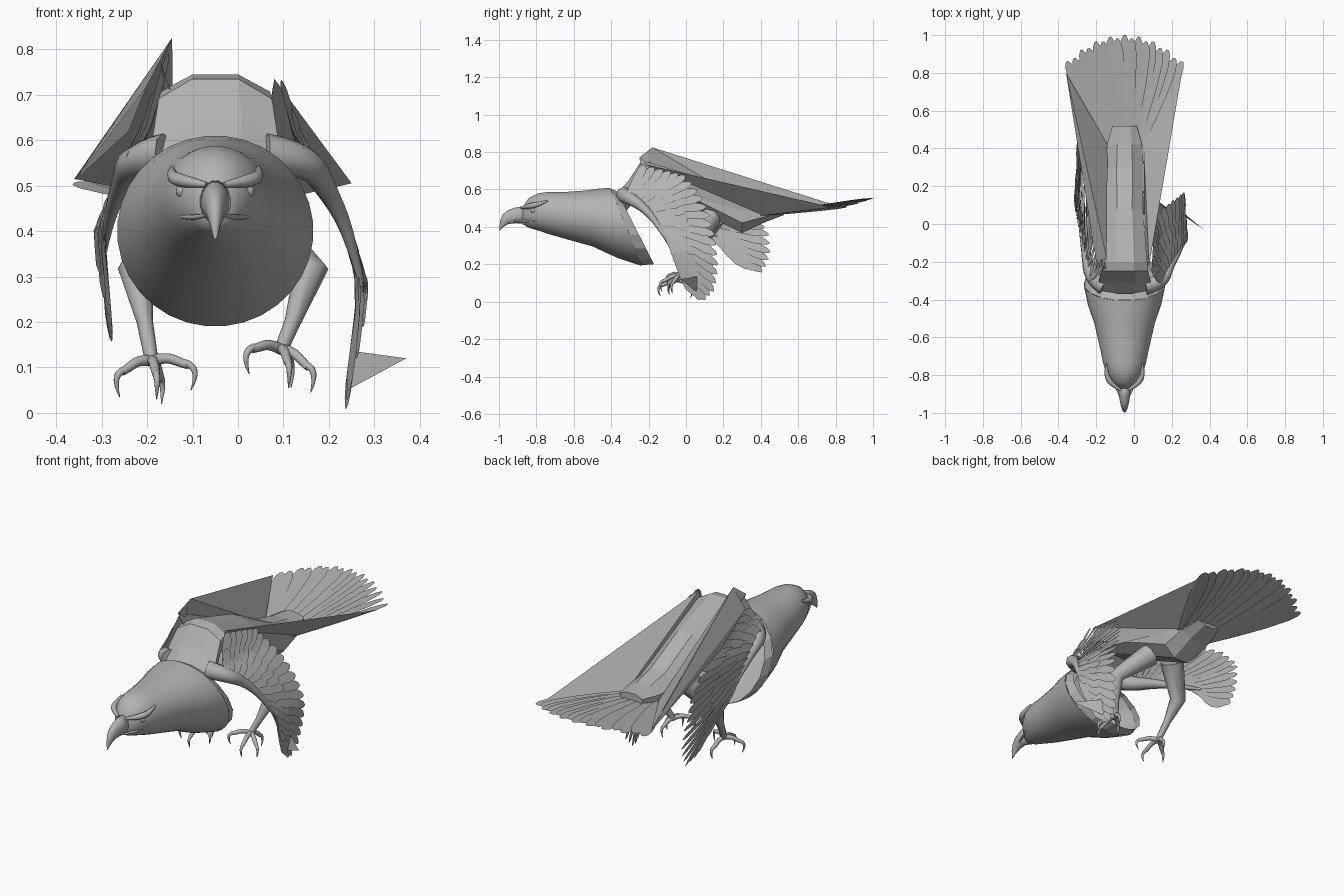
import bpy, bmesh, math
from mathutils import Vector

cube = bpy.data.objects.get("Cube")
if cube:
    bpy.data.objects.remove(cube, do_unlink=True)

grey = bpy.data.materials.new("plain_grey")
grey.use_nodes = True
grey.diffuse_color = (0.45, 0.45, 0.45, 1)
grey.node_tree.nodes["Principled BSDF"].inputs["Base Color"].default_value = (0.45, 0.45, 0.45, 1)
MID = -0.05  # the bird's own centre line


def finish(name, bm, smooth=False):
    mesh = bpy.data.meshes.new(name)
    bm.to_mesh(mesh)
    bm.free()
    mesh.materials.append(grey)
    mesh.polygons.foreach_set("use_smooth", [smooth] * len(mesh.polygons))
    obj = bpy.data.objects.new(name, mesh)
    bpy.context.collection.objects.link(obj)
    return obj


def along(points, t):
    """Point at fraction t of a list of points."""
    f = t * (len(points) - 1)
    i = min(int(f), len(points) - 2)
    return Vector(points[i]).lerp(Vector(points[i + 1]), f - i)


def loft(name, rings, sides, smooth, caps=(True, True)):
    """Skin ellipses given as y, centre z, half width, half height, shear."""
    bm = bmesh.new()
    loops = []
    for y, zc, rx, rz, shear in rings:
        loop = []
        for k in range(sides):
            a = math.tau * (k + 0.5) / sides
            loop.append(bm.verts.new((MID + rx * math.cos(a), y + shear * math.sin(a),
                                      zc + rz * math.sin(a))))
        loops.append(loop)
    for a, b in zip(loops, loops[1:]):
        for k in range(sides):
            n = (k + 1) % sides
            bm.faces.new((a[k], a[n], b[n], b[k]))
    for use, loop in zip(caps, (loops[0], loops[-1])):
        if use:
            bm.faces.new(loop)
    bmesh.ops.recalc_face_normals(bm, faces=bm.faces)
    return finish(name, bm, smooth)


def tube(name, points, radii, curved=True):
    """Tapered round limb along a path."""
    curve = bpy.data.curves.new(name, "CURVE")
    curve.dimensions = "3D"
    curve.bevel_depth = 1
    curve.bevel_resolution = 2
    curve.use_fill_caps = True
    curve.resolution_u = 4
    spline = curve.splines.new("NURBS" if curved else "POLY")
    spline.points.add(len(points) - 1)
    for p, co, r in zip(spline.points, points, radii):
        p.co = (*co, 1)
        p.radius = r
    if curved:
        spline.use_endpoint_u = True
        spline.order_u = 3
    curve.materials.append(grey)
    obj = bpy.data.objects.new(name, curve)
    bpy.context.collection.objects.link(obj)
    return obj


def feather(bm, root, tip, side, width, warp=lambda p: p):
    """One flat rounded blade."""
    left, right = [], []
    for t, w in ((0, 0.3), (0.3, 0.75), (0.6, 1), (0.85, 0.95), (0.95, 0.65), (1, 0.2)):
        p = root.lerp(tip, t)
        left.append(bm.verts.new(warp(p + side * width * w)))
        right.append(bm.verts.new(warp(p - side * width * w)))
    for i in range(len(left) - 1):
        bm.faces.new((left[i], left[i + 1], right[i + 1], right[i]))


# Head and neck: an open, slanted shell
loft("head_and_neck", [
    (-0.875, 0.46, 0.03, 0.045, 0), (-0.84, 0.475, 0.068, 0.08, 0),
    (-0.79, 0.48, 0.097, 0.1, 0), (-0.74, 0.475, 0.113, 0.112, 0),
    (-0.65, 0.462, 0.132, 0.125, 0), (-0.52, 0.445, 0.162, 0.15, -0.02),
    (-0.42, 0.42, 0.196, 0.185, -0.05), (-0.32, 0.4, 0.216, 0.21, -0.085)],
    32, True, (True, False))

# Faceted rim that closes in behind the neck
loft("neck_rim", [(-0.32, 0.4, 0.215, 0.209, -0.085), (-0.27, 0.395, 0.2, 0.198, -0.1)],
     16, False, (False, False))

# Hooked beak
loft("beak", [
    (-0.85, 0.465, 0.036, 0.05, 0), (-0.91, 0.462, 0.03, 0.043, 0),
    (-0.95, 0.453, 0.023, 0.038, 0), (-0.975, 0.435, 0.016, 0.032, -0.005),
    (-0.991, 0.41, 0.009, 0.02, -0.004), (-0.997, 0.385, 0.003, 0.005, 0)], 16, True)

for s, label in ((1, "left"), (-1, "right")):
    # Eyes, brows and mouth corners
    bm = bmesh.new()
    bmesh.ops.create_uvsphere(bm, u_segments=12, v_segments=8, radius=0.016)
    bmesh.ops.translate(bm, vec=(MID + s * 0.071, -0.815, 0.488), verts=bm.verts)
    finish(label + "_eye", bm, True)
    tube(label + "_brow", [(MID + s * 0.02, -0.88, 0.502), (MID + s * 0.075, -0.845, 0.51),
                           (MID + s * 0.098, -0.79, 0.52), (MID + s * 0.095, -0.74, 0.54)],
         (0.006, 0.016, 0.014, 0.004))
    tube(label + "_mouth", [(MID + s * 0.02, -0.92, 0.435), (MID + s * 0.045, -0.86, 0.428),
                            (MID + s * 0.075, -0.8, 0.432)], (0.004, 0.008, 0.004))

# Faceted torso, rising steeply behind the neck and dropping to the rump
loft("torso", [
    (-0.38, 0.49, 0.14, 0.08, 0), (-0.31, 0.57, 0.15, 0.08, 0),
    (-0.25, 0.66, 0.135, 0.08, 0), (-0.2, 0.68, 0.13, 0.07, 0),
    (0.08, 0.57, 0.105, 0.1, 0), (0.3, 0.46, 0.11, 0.1, 0),
    (0.42, 0.475, 0.1, 0.055, 0), (0.52, 0.49, 0.07, 0.03, 0)], 8, False)

# Long flat sheets stretched from the shoulders to the tail edges
SHEETS = {
    "right_back_sheet": [(-0.14, 0.42, 0.47), (-0.13, -0.22, 0.66), (-0.17, -0.25, 0.77),
                         (-0.145, -0.18, 0.825), (-0.36, 0.8, 0.515)],
    "right_side_sheet": [(-0.36, 0.8, 0.51), (-0.145, -0.18, 0.825), (-0.2, -0.2, 0.72),
                         (-0.24, 0.05, 0.62)],
    "left_back_sheet": [(0.05, 0.42, 0.46), (0.06, -0.22, 0.62), (0.08, -0.22, 0.735),
                        (0.25, 0.78, 0.505)],
}
for name, pts in SHEETS.items():
    bm = bmesh.new()
    verts = [bm.verts.new(p) for p in pts]
    for a, b in zip(verts[1:], verts[2:]):
        bm.faces.new((verts[0], a, b))
    finish(name, bm)

# Tail fan
bm = bmesh.new()
count = 17
for i in range(count):
    u = 2 * i / (count - 1) - 1
    tip = Vector((MID + u * 0.305, 1 - 0.14 * u * u - 0.015 * (i % 2), 0.553 - 0.045 * u * u))
    root = Vector((MID + u * 0.09, 0.4, 0.46 + 0.003 * (i % 2)))
    d = (tip - root).normalized()
    side = d.cross(Vector((0, 0, 1))).normalized()
    feather(bm, root, tip, side + Vector((0, 0, 0.2)), 0.032)
finish("tail_fan", bm)

# Wings: an arm path, an arc of feather tips (y, z) and the sideways lean by height (z, x)
WINGS = {
    "left": ([(0.06, -0.33, 0.57), (0.15, -0.31, 0.56), (0.19, -0.22, 0.5),
              (0.245, -0.14, 0.4), (0.275, -0.07, 0.27)],
             [(-0.22, 0.73), (-0.1, 0.7), (0, 0.67), (0.08, 0.57), (0.13, 0.45), (0.16, 0.32),
              (0.17, 0.18), (0.15, 0.06), (0.09, 0), (0.03, 0.05)],
             [(0, 0.235), (0.15, 0.255), (0.28, 0.27), (0.4, 0.235), (0.5, 0.19), (0.6, 0.13), (0.8, 0.08)]),
    "right": ([(-0.16, -0.33, 0.57), (-0.23, -0.29, 0.56), (-0.255, -0.15, 0.51),
               (-0.285, 0.02, 0.43), (-0.295, 0.17, 0.35)],
              [(-0.2, 0.79), (-0.08, 0.72), (0.08, 0.64), (0.24, 0.54), (0.37, 0.46),
               (0.44, 0.37), (0.45, 0.25), (0.41, 0.16), (0.32, 0.18), (0.25, 0.24)],
              [(0.15, -0.28), (0.3, -0.292), (0.4, -0.3), (0.53, -0.25), (0.62, -0.2), (0.8, -0.15)]),
}
for label, (arm, tips, lean) in WINGS.items():
    tube(label + "_wing_arm", arm, (0.045, 0.038, 0.024, 0.013, 0.006))

    def lean_x(z):
        for (z0, x0), (z1, x1) in zip(lean, lean[1:]):
            if z <= z1:
                return x0 + (x1 - x0) * max(0, z - z0) / (z1 - z0)
        return lean[-1][1]

    for layer, count, reach, width in (("flight", 24, 1, 0.024), ("covert", 20, 0.62, 0.02),
                                       ("small_covert", 14, 0.36, 0.018)):
        bm = bmesh.new()
        out = (1 - reach) * 0.02 * (1 if label == "left" else -1)
        for i in range(count):
            t = i / (count - 1)
            a = along(arm, 0.2 + 0.8 * t)
            root = Vector((0, a.y, a.z))
            y, z = along(tips, t)
            tip = root.lerp(Vector((0, y, z)), reach)
            # Each blade is tilted so that neighbours overlap
            side = (tip - root).normalized().cross(Vector((1, 0, 0))) + Vector((0.3, 0, 0))
            feather(bm, root, tip, side, width,
                    lambda p: Vector((lean_x(p.z) + out + p.x, p.y, p.z)))
        finish(label + "_" + layer + "_feathers", bm)

# Loose stray feather by the left wing tip
bm = bmesh.new()
bm.faces.new([bm.verts.new(p) for p in ((0.24, 0.06, 0.05), (0.37, -0.03, 0.12), (0.26, 0.06, 0.135))])
finish("stray_feather", bm)

# Legs and clawed feet: a leg path, and each toe's reach in x, y and z
LEGS = {
    "left": ([(0.01, 0.13, 0.45), (0.16, 0.05, 0.31), (0.12, 0, 0.2), (0.095, -0.03, 0.14)],
             [(-0.065, -0.06, 0), (0.015, -0.09, -0.03), (0.06, -0.04, -0.04), (0.02, 0.05, -0.03)]),
    "right": ([(-0.12, 0.15, 0.45), (-0.225, 0.07, 0.31), (-0.205, 0.01, 0.2), (-0.19, -0.04, 0.115)],
              [(-0.065, -0.045, -0.025), (0.01, -0.09, -0.03), (0.08, -0.045, -0.01), (0.02, 0.06, -0.04)]),
}
for label, (path, toes) in LEGS.items():
    tube(label + "_leg", path, (0.06, 0.04, 0.018, 0.015), False)
    ankle = Vector(path[-1])
    for n, (dx, dy, dz) in enumerate(toes):
        steps = [ankle + Vector((dx * f, dy * f, dz * f + lift)) for f, lift in
                 ((0, 0), (0.4, 0.012), (0.75, 0.005), (1, 0))]
        tube(f"{label}_toe_{n}", steps, (0.013, 0.011, 0.011, 0.009))
        claw = [ankle + Vector((dx * f, dy * f, dz + drop)) for f, drop in
                ((0.92, 0.004), (1.15, 0), (1.22, -0.03), (1.08, -0.055))]
        tube(f"{label}_claw_{n}", claw, (0.009, 0.008, 0.005, 0.001))
